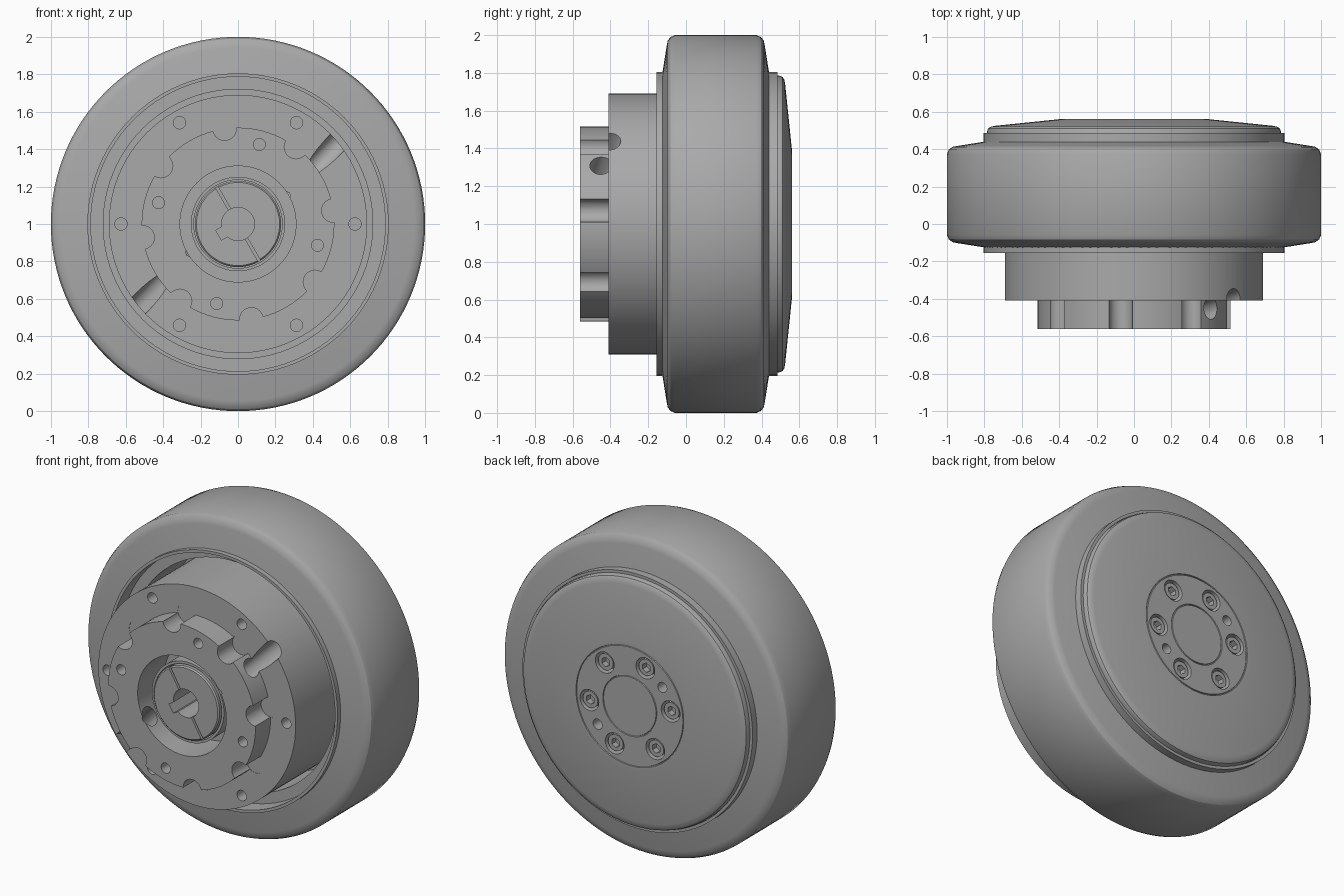
import bpy, bmesh
from math import cos, sin, pi, radians
from mathutils import Vector, Matrix

cube = bpy.data.objects.get("Cube")
if cube:
    bpy.data.objects.remove(cube)

grey = bpy.data.materials.new("plain_grey")
grey.use_nodes = True
GREY = (0.4, 0.4, 0.4, 1)
grey.diffuse_color = GREY
grey.node_tree.nodes["Principled BSDF"].inputs["Base Color"].default_value = GREY

AXLE = Vector((0, 0, 1))


def make_object(name, bm):
    bmesh.ops.recalc_face_normals(bm, faces=bm.faces)
    mesh = bpy.data.meshes.new(name)
    bm.to_mesh(mesh)
    bm.free()
    mesh.materials.append(grey)
    ob = bpy.data.objects.new(name, mesh)
    bpy.context.collection.objects.link(ob)
    return ob


def lathe(name, profile, steps=96):
    """Spin a closed (radius, y) profile about the axle."""
    bm = bmesh.new()
    verts = [bm.verts.new(AXLE + Vector((r, y, 0))) for r, y in profile]
    edges = [bm.edges.new((v, verts[(i + 1) % len(verts)])) for i, v in enumerate(verts)]
    bmesh.ops.spin(bm, geom=verts + edges, cent=AXLE, axis=(0, 1, 0),
                   angle=2 * pi, steps=steps, use_merge=True)
    bmesh.ops.remove_doubles(bm, verts=bm.verts, dist=1e-5)
    return make_object(name, bm)


def rod(name, start, end, radius, sides=24):
    """Closed cylinder between two points."""
    start, end = Vector(start), Vector(end)
    axis = end - start
    turn = axis.to_track_quat('Z', 'Y').to_matrix().to_4x4()
    bm = bmesh.new()
    bmesh.ops.create_cone(bm, cap_ends=True, segments=sides, radius1=radius, radius2=radius,
                          depth=axis.length,
                          matrix=Matrix.Translation((start + end) / 2) @ turn)
    return make_object(name, bm)


def block(name, size, offset, angle):
    """Box shifted along its own x, then turned about the axle."""
    bm = bmesh.new()
    bmesh.ops.create_cube(bm, size=1, matrix=Matrix.Translation(AXLE)
                          @ Matrix.Rotation(-radians(angle), 4, 'Y')
                          @ Matrix.Translation(offset) @ Matrix.Diagonal((*size, 1)))
    return make_object(name, bm)


def polar(radius, angle, y):
    a = radians(angle)
    return AXLE + Vector((radius * cos(a), y, radius * sin(a)))


def cut(target, cutter):
    mod = target.modifiers.new("cut", 'BOOLEAN')
    mod.operation, mod.solver, mod.object = 'DIFFERENCE', 'EXACT', cutter
    bpy.context.view_layer.objects.active = target
    bpy.ops.object.modifier_apply(modifier=mod.name)
    bpy.data.objects.remove(cutter)


def drill(target, radius, angles, y0, y1, size, sides=24):
    for a in angles:
        cut(target, rod("drill", polar(radius, a, y0), polar(radius, a, y1), size, sides))


# Tyre with tapered walls and rounded shoulders
shoulder = [(0.8, -0.125), (0.945, -0.102), (0.97, -0.097), (0.99, -0.082), (1, -0.058)]
MID = 0.1575
tyre = lathe("tyre", shoulder + [(r, 2 * MID - y) for r, y in reversed(shoulder)], 128)

# Rim drum with a stepped front recess
rim = lathe("rim", [(0.805, -0.155), (0.805, 0.485), (0.787, 0.485), (0.787, 0.44),
                    (0.72, 0.44), (0.72, -0.05), (0.787, -0.05), (0.787, -0.155)])

# Hub with the mounting flange in front
hub = lathe("hub", [(0.31, -0.56), (0.515, -0.56), (0.515, -0.41), (0.69, -0.41),
                    (0.69, 0.3), (0.295, 0.3), (0.295, -0.3), (0.31, -0.3)])
drill(hub, 0.515, range(8, 368, 45), -0.6, -0.408, 0.063)
drill(hub, 0.44, range(75, 435, 90), -0.6, -0.45, 0.032)
drill(hub, 0.625, range(0, 360, 60), -0.45, -0.33, 0.033)

# Two slanted passages running from the bore out across the hub face
for side in (1, -1):
    inner = Vector((side * 0.17, -0.54, 1 + side * 0.06))
    outer = Vector((side * 0.65, -0.36, 1 + side * 0.56))
    cut(hub, rod("passage", inner, outer, 0.057))

# Sleeve and split clamping collar with a keyed bore
sleeve = lathe("collar_sleeve", [(0.236, -0.5), (0.252, -0.5), (0.252, -0.3),
                                 (0.3, -0.3), (0.3, -0.25), (0.236, -0.25)])
collar = lathe("clamping_collar", [(0.088, -0.52), (0.222, -0.52), (0.23, -0.512),
                                   (0.23, -0.1), (0.088, -0.1)])
cut(collar, block("keyway", (0.08, 1, 0.06), (0.08, -0.3, 0), 210))
cut(collar, block("slit", (0.6, 0.3, 0.014), (0, -0.5, 0), 120))

# Domed back cover with fine ring grooves
cover = lathe("back_cover", [
    (0, 0.3), (0.775, 0.3), (0.785, 0.4), (0.785, 0.495), (0.779, 0.511), (0.765, 0.52),
    (0.74, 0.525), (0.4, 0.56), (0.378, 0.56), (0.376, 0.554), (0.372, 0.554), (0.37, 0.56),
    (0.19, 0.56), (0.188, 0.554), (0.184, 0.554), (0.182, 0.56), (0, 0.56)])
bolt_angles = range(-8, 352, 60)
drill(cover, 0.287, bolt_angles, 0.48, 0.6, 0.066)
drill(cover, 0.287, (-38, 142), 0.48, 0.6, 0.032)

# Socket head bolts in the back cover
bolts = []
for i, a in enumerate(bolt_angles):
    bolt = rod(f"cover_bolt_{i + 1}", polar(0.287, a, 0.47), polar(0.287, a, 0.55), 0.052)
    drill(bolt, 0.287, (a,), 0.51, 0.6, 0.03, 6)
    bolts.append(bolt)

bpy.ops.object.select_all(action='DESELECT')
for ob in [tyre, rim, hub, sleeve, collar, cover] + bolts:
    ob.select_set(True)
bpy.context.view_layer.objects.active = tyre
bpy.ops.object.shade_smooth_by_angle(angle=radians(30))
